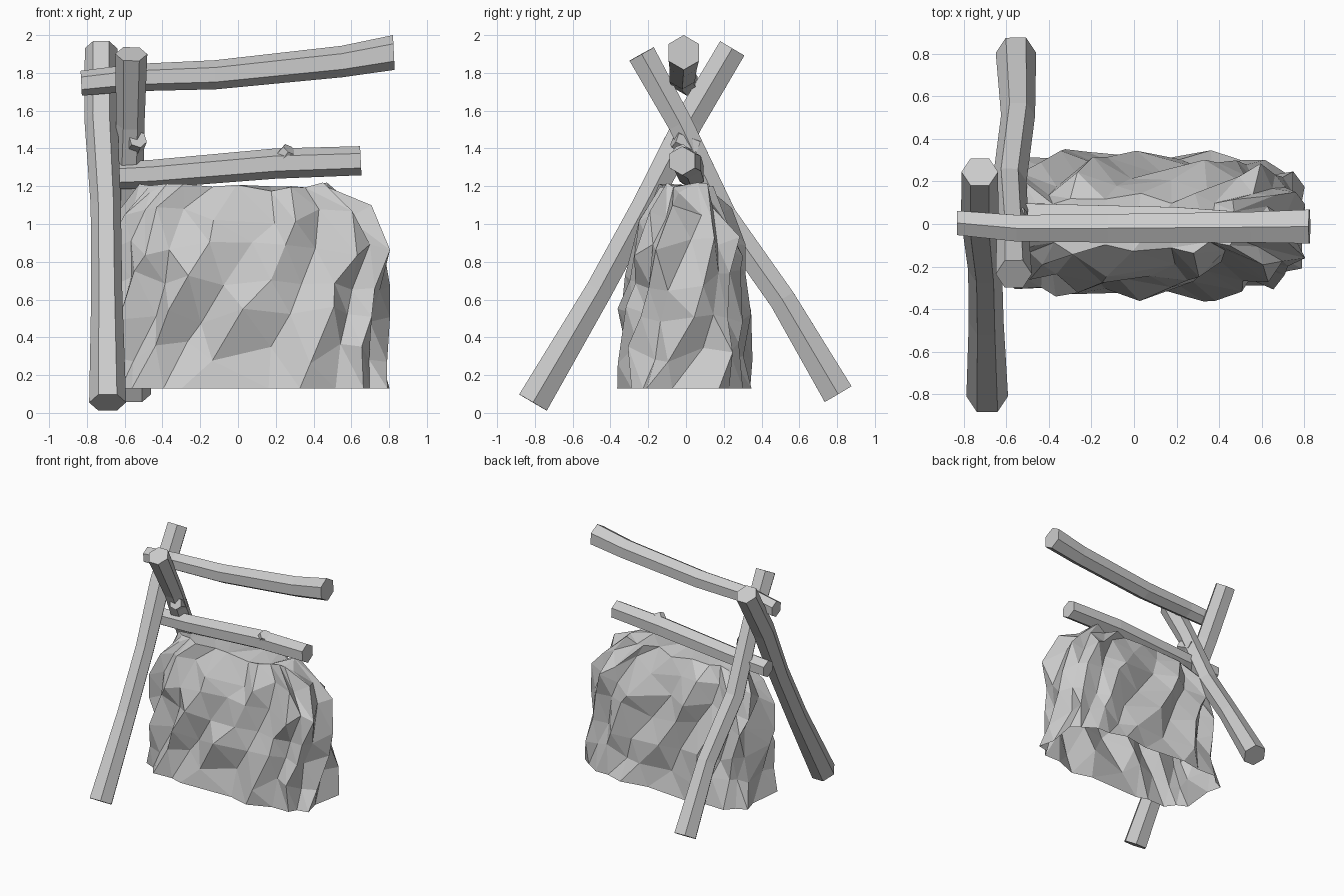
import bpy, bmesh, math, random
from mathutils import Vector

if "Cube" in bpy.data.objects:
    bpy.data.objects.remove(bpy.data.objects["Cube"])

random.seed(8)


def finish(bm, name):
    bmesh.ops.recalc_face_normals(bm, faces=bm.faces)
    me = bpy.data.meshes.new(name)
    bm.to_mesh(me)
    bm.free()
    ob = bpy.data.objects.new(name, me)
    bpy.context.collection.objects.link(ob)


def log(name, path, ref=(0, 0, 1), axis=None, sides=6):
    """Faceted log through (x, y, z, radius) stations; a corner points along ref."""
    bm = bmesh.new()
    pts = [Vector(p[:3]) for p in path]
    rings = []
    for i, p in enumerate(pts):
        t = (pts[min(i + 1, len(pts) - 1)] - pts[max(i - 1, 0)]).normalized()
        if axis:
            t = Vector(axis).normalized()
        u = Vector(ref)
        u = (u - t * u.dot(t)).normalized()
        v = t.cross(u)
        r = path[i][3]
        rings.append([bm.verts.new(p + r * (u * math.cos(a) + v * math.sin(a)))
                      for a in (math.tau * k / sides for k in range(sides))])
    for a, b in zip(rings, rings[1:]):
        for k in range(sides):
            j = (k + 1) % sides
            bm.faces.new((a[k], a[j], b[j], b[k]))
    bm.faces.new(rings[0])
    bm.faces.new(rings[-1])
    finish(bm, name)


# Crossed support legs
log("front_leg", [(-0.69, -0.81, 0.055, 0.098), (-0.695, -0.46, 0.65, 0.082),
                  (-0.70, -0.215, 1.10, 0.08), (-0.725, 0.02, 1.55, 0.088),
                  (-0.725, 0.245, 1.93, 0.086)], ref=(1, 0, 0))
log("back_leg", [(-0.555, 0.805, 0.10, 0.095), (-0.545, 0.51, 0.60, 0.08),
                 (-0.585, 0.20, 1.04, 0.08), (-0.57, -0.03, 1.53, 0.075),
                 (-0.565, -0.235, 1.90, 0.085)], ref=(1, 0, 0))

# Horizontal poles, cut square
log("ridge_pole", [(-0.83, 0.005, 1.745, 0.066), (-0.55, -0.02, 1.775, 0.072),
                   (-0.12, -0.02, 1.79, 0.077), (0.55, -0.015, 1.86, 0.083),
                   (0.825, -0.012, 1.908, 0.092)], axis=(1, 0, 0.05))
log("lower_pole", [(-0.78, 0.04, 1.25, 0.07), (-0.45, 0.03, 1.265, 0.075),
                   (0.20, 0.01, 1.32, 0.08), (0.65, -0.02, 1.335, 0.077)],
    axis=(1, 0, 0.05))

# Cut branch stubs
log("pole_stub", [(0.23, 0.0, 1.33, 0.055), (0.275, -0.035, 1.395, 0.042)])
log("leg_stub", [(-0.56, 0.05, 1.40, 0.06), (-0.53, -0.06, 1.45, 0.05)], ref=(1, 0, 1))

# Craggy bundle, open below: jittered rounded-rectangle rings
# (z, x left, x right, half depth)
levels = [(0.13, -0.70, 0.79, 0.335), (0.32, -0.66, 0.76, 0.305),
          (0.51, -0.66, 0.77, 0.295), (0.70, -0.66, 0.76, 0.275),
          (0.88, -0.66, 0.76, 0.255), (1.05, -0.62, 0.68, 0.205),
          (1.19, -0.50, 0.50, 0.12)]
N = 24
LAST = len(levels) - 1
bm = bmesh.new()
rings = []
for i, (z, x0, x1, d) in enumerate(levels):
    ring = []
    for k in range(N):
        a = math.tau * (k + 0.5 * (i % 2) + random.uniform(-0.25, 0.25)) / N
        c, s = math.cos(a), math.sin(a)
        sx = math.copysign(abs(c) ** (0.8 if i else 0.65), c)
        sy = math.copysign(abs(s) ** 0.45, s)
        # alternate peaks and hollows
        push = (1 if (k + i // 2) % 2 else -1) * random.uniform(0.0, 0.07)
        if i in (0, LAST):
            push *= 0.5
        n = Vector((c * 0.6, s)).normalized()
        x = (x0 + x1) / 2 + sx * (x1 - x0) / 2 + n.x * push
        x = max(-0.71, min(0.805, x))
        dz = random.uniform(-0.06, 0.06) if 0 < i < LAST else 0
        if i == LAST:
            dz = random.uniform(-0.03, 0.03)
        ring.append(bm.verts.new((x, sy * d + n.y * push, z + dz)))
    rings.append(ring)
for i, (a, b) in enumerate(zip(rings, rings[1:])):
    for k in range(N):
        j = (k + 1) % N
        if i % 2 == 0:
            bm.faces.new((a[k], a[j], b[k]))
            bm.faces.new((a[j], b[j], b[k]))
        else:
            bm.faces.new((a[k], b[j], b[k]))
            bm.faces.new((a[k], a[j], b[j]))
top = bm.faces.new(rings[-1])
bmesh.ops.triangulate(bm, faces=[top])
finish(bm, "craggy_bundle")
